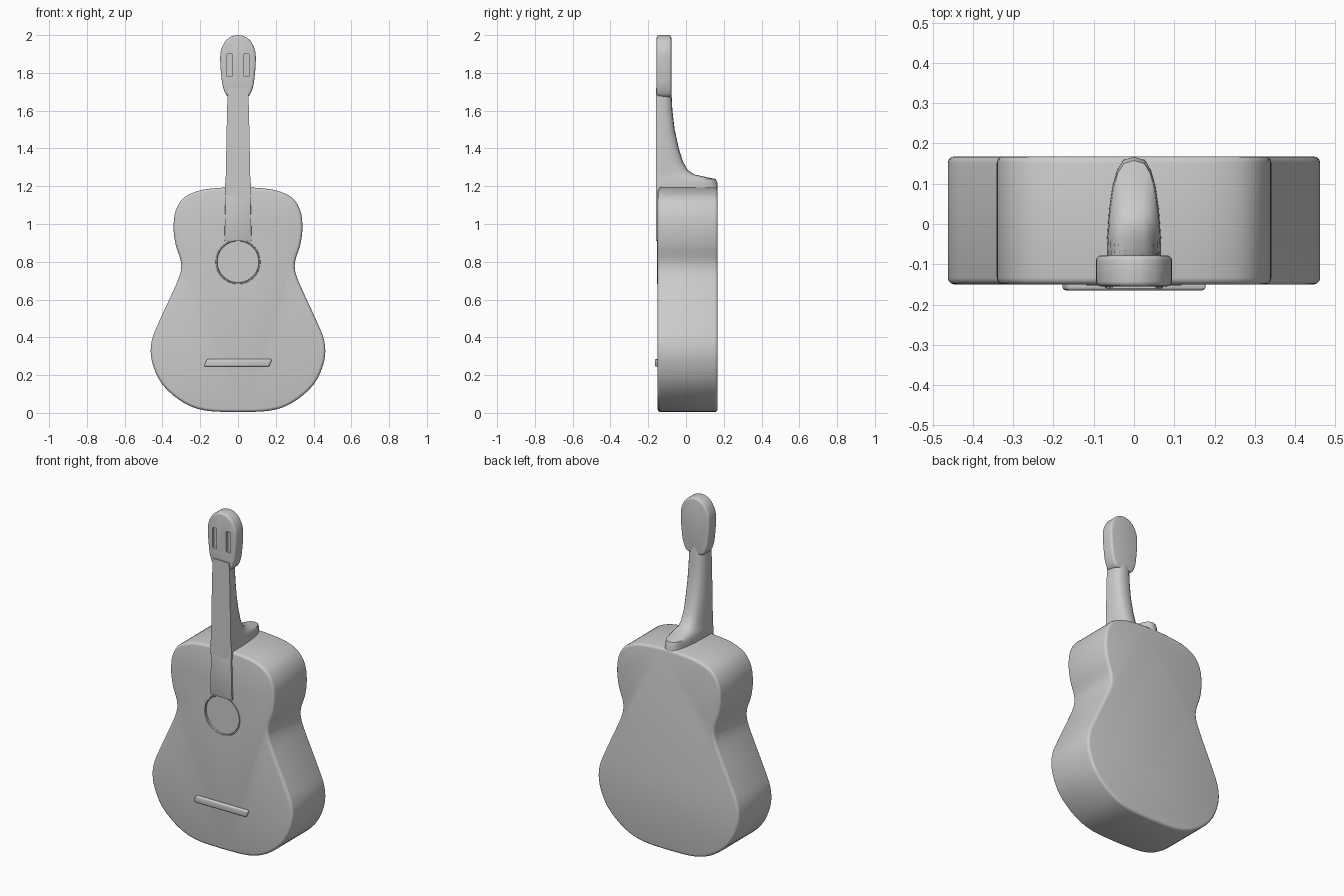
import bpy, bmesh, math
from mathutils import Vector

cube = bpy.data.objects.get("Cube")
if cube:
    bpy.data.objects.remove(cube, do_unlink=True)

grey = bpy.data.materials.new("plain_grey")
grey.use_nodes = True
grey.diffuse_color = (0.6, 0.6, 0.6, 1)
grey.node_tree.nodes["Principled BSDF"].inputs["Base Color"].default_value = (0.6, 0.6, 0.6, 1)


def finish(name, bm):
    """Turn a bmesh into a named object."""
    bmesh.ops.recalc_face_normals(bm, faces=bm.faces)
    mesh = bpy.data.meshes.new(name)
    bm.to_mesh(mesh)
    bm.free()
    mesh.materials.append(grey)
    obj = bpy.data.objects.new(name, mesh)
    bpy.context.collection.objects.link(obj)
    return obj


def activate(obj):
    bpy.ops.object.select_all(action='DESELECT')
    obj.select_set(True)
    bpy.context.view_layer.objects.active = obj


def smooth(obj):
    activate(obj)
    bpy.ops.object.shade_smooth_by_angle(angle=math.radians(40))


def bevel(obj, width, segments=3):
    mod = obj.modifiers.new("round_edges", 'BEVEL')
    mod.width, mod.segments = width, segments
    mod.limit_method, mod.angle_limit = 'ANGLE', math.radians(50)
    mod.use_clamp_overlap = False
    activate(obj)
    bpy.ops.object.modifier_apply(modifier=mod.name)


def cut(obj, cutter):
    mod = obj.modifiers.new("cut", 'BOOLEAN')
    mod.operation, mod.object, mod.solver = 'DIFFERENCE', cutter, 'EXACT'
    activate(obj)
    bpy.ops.object.modifier_apply(modifier=mod.name)
    bpy.data.objects.remove(cutter, do_unlink=True)


def spline(points, steps=4):
    """Smooth curve through the points."""
    pts = [Vector(p) for p in points]
    pts = [pts[0]] + pts + [pts[-1]]
    out = []
    for a, b, c, d in zip(pts, pts[1:], pts[2:], pts[3:]):
        for i in range(steps):
            t = i / steps
            out.append(0.5 * (2 * b + (c - a) * t + (2 * a - 5 * b + 4 * c - d) * t ** 2
                              + (3 * b - a - 3 * c + d) * t ** 3))
    return out + [pts[-1]]


def mirrored(half):
    """Close a right-hand half outline that starts and ends on x = 0."""
    return half + [Vector((-p.x, p.y)) for p in half[-2:0:-1]]


def slab(name, outline, front, back):
    bm = bmesh.new()
    face = bm.faces.new([bm.verts.new((p[0], front, p[1])) for p in outline])
    ext = bmesh.ops.extrude_face_region(bm, geom=[face])
    verts = [v for v in ext["geom"] if isinstance(v, bmesh.types.BMVert)]
    bmesh.ops.translate(bm, verts=verts, vec=(0, back - front, 0))
    return finish(name, bm)


def disc(radius, z, count=32):
    return [(radius * math.cos(i * math.tau / count), z + radius * math.sin(i * math.tau / count))
            for i in range(count)]


# Body with waist and a shallow sound hole
body_half = spline([(0, 0.004), (0.17, 0.012), (0.29, 0.055), (0.4, 0.15), (0.455, 0.27),
                    (0.457, 0.38), (0.41, 0.5), (0.35, 0.63), (0.308, 0.73), (0.302, 0.8),
                    (0.33, 0.89), (0.341, 0.98), (0.33, 1.07), (0.285, 1.14), (0.2, 1.178),
                    (0.09, 1.192), (0, 1.195)])
body = slab("body", mirrored(body_half), -0.15, 0.168)
bevel(body, 0.016)
cut(body, slab("hole_cutter", disc(0.115, 0.8), -0.3, -0.132))
smooth(body)

# Raised lip around the sound hole
bpy.ops.mesh.primitive_torus_add(location=(0, -0.148, 0.8), rotation=(math.pi / 2, 0, 0),
                                 major_radius=0.115, minor_radius=0.005,
                                 major_segments=32, minor_segments=6)
rim = bpy.context.object
rim.name = "sound_hole_rim"
rim.data.materials.append(grey)
smooth(rim)

# Neck and heel: flat front, rounded back, sections as (z, back y, half width)
sections = [(1.15, 0.168, 0.07), (1.215, 0.167, 0.068), (1.238, 0.158, 0.066), (1.25, 0.1, 0.065),
            (1.262, 0.045, 0.064), (1.285, 0.01, 0.064), (1.33, -0.016, 0.063),
            (1.4, -0.038, 0.062), (1.5, -0.06, 0.06), (1.6, -0.072, 0.058), (1.72, -0.078, 0.054)]
bm = bmesh.new()
rings = []
for z, back, w in sections:
    ring = [bm.verts.new((-w, -0.16, z))]
    for i in range(13):
        a = math.pi * i / 12
        x = -w * math.copysign(abs(math.cos(a)) ** 0.7, math.cos(a))
        ring.append(bm.verts.new((x, -0.145 + (back + 0.145) * math.sin(a) ** 0.8, z)))
    ring.append(bm.verts.new((w, -0.16, z)))
    rings.append(ring)
for lower, upper in zip(rings, rings[1:]):
    for i in range(len(lower)):
        j = (i + 1) % len(lower)
        bm.faces.new((lower[i], lower[j], upper[j], upper[i]))
bm.faces.new(rings[0])
bm.faces.new(rings[-1])
smooth(finish("neck", bm))

# Fingerboard running over the body to the sound hole
board = slab("fingerboard", [(-0.072, 0.91), (0.072, 0.91), (0.064, 1.25), (-0.064, 1.25)],
             -0.16, -0.14)
bevel(board, 0.004, 2)
smooth(board)

# Headstock with two shallow string slots
head_half = spline([(0, 1.67), (0.053, 1.675), (0.078, 1.72), (0.088, 1.78), (0.094, 1.86),
                    (0.09, 1.92), (0.065, 1.97), (0.03, 1.995), (0, 2.0)])
head = slab("headstock", mirrored(head_half), -0.155, -0.078)
bevel(head, 0.012)
for side in (-1, 1):
    x = side * 0.045
    slot = [(x - 0.014, 1.78), (x + 0.014, 1.78), (x + 0.014, 1.9), (x - 0.014, 1.9)]
    cut(head, slab("slot_cutter", slot, -0.3, -0.14))
smooth(head)

# Bridge
bridge = slab("bridge", [(-0.18, 0.245), (0.165, 0.245), (0.18, 0.285), (-0.165, 0.285)],
              -0.165, -0.14)
bevel(bridge, 0.008)
smooth(bridge)
